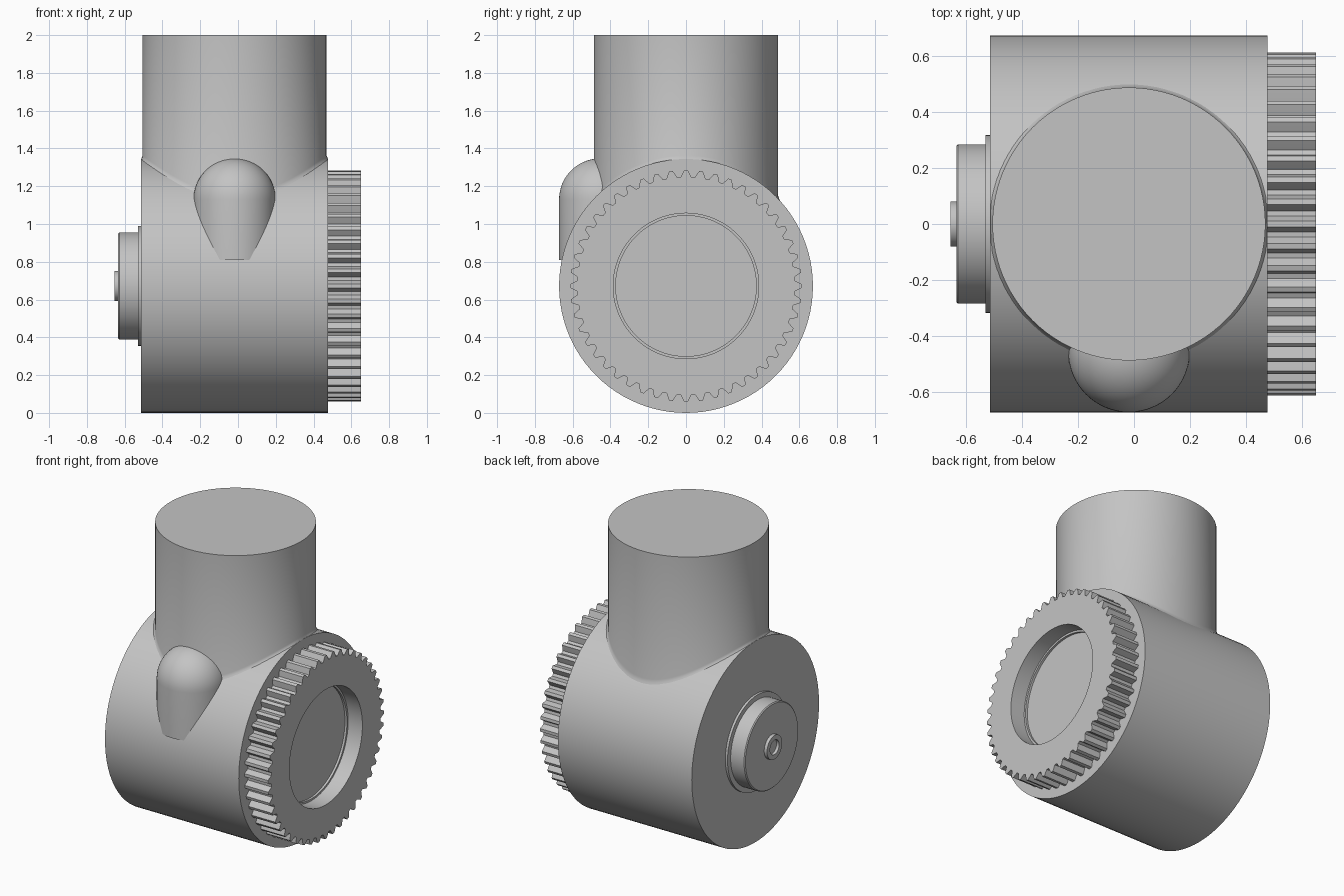
import bpy, bmesh, math
from mathutils import Vector

if "Cube" in bpy.data.objects:
    bpy.data.objects.remove(bpy.data.objects["Cube"])

grey = bpy.data.materials.new("plain grey")
grey.diffuse_color = (0.55, 0.55, 0.55, 1)
grey.use_nodes = True
grey.node_tree.nodes["Principled BSDF"].inputs["Base Color"].default_value = grey.diffuse_color

R = 0.672            # drum radius, also height of its axis
X0, X1 = -0.513, 0.476   # drum ends
CX = -0.018          # centre line of neck and bulge
SEG = 96


def loft(name, rings, angle=35):
    """Bridge rings of equal point count and close both ends."""
    bm = bmesh.new()
    loops = [[bm.verts.new(p) for p in ring] for ring in rings]
    for a, b in zip(loops, loops[1:]):
        n = len(a)
        for i in range(n):
            j = (i + 1) % n
            bm.faces.new((a[i], a[j], b[j], b[i]))
    bm.faces.new(loops[0][::-1])
    bm.faces.new(loops[-1])
    bmesh.ops.recalc_face_normals(bm, faces=bm.faces)
    mesh = bpy.data.meshes.new(name)
    bm.to_mesh(mesh)
    bm.free()
    mesh.materials.append(grey)
    obj = bpy.data.objects.new(name, mesh)
    bpy.context.collection.objects.link(obj)
    bpy.context.view_layer.objects.active = obj
    obj.select_set(True)
    bpy.ops.object.shade_smooth_by_angle(angle=math.radians(angle))
    obj.select_set(False)
    return obj


def ring_x(x, radius, n=SEG):
    """Ring around the drum axis; radius is a number or a function of angle."""
    pts = []
    for i in range(n):
        t = 2 * math.pi * i / n
        r = radius(t) if callable(radius) else radius
        pts.append(Vector((x, r * math.sin(t), R + r * math.cos(t))))
    return pts


def ring_z(z, r, y=0, n=SEG):
    return [Vector((CX + r * math.cos(2 * math.pi * i / n),
                    y + r * math.sin(2 * math.pi * i / n), z)) for i in range(n)]


def on_drum(r, lift):
    """Neck ring draped over the drum, raised by lift."""
    pts = ring_z(0, r)
    for p in pts:
        p.x = max(X0, min(X1, p.x))
        p.z = R + math.sqrt(R * R - p.y * p.y) + lift
    return pts


# main drum
loft("drum", [ring_x(X0, R), ring_x(X1, R)])

# upright neck with a small fillet where it meets the drum
loft("neck", [on_drum(0.502, -0.004), on_drum(0.493, 0.004),
              on_drum(0.487, 0.018), ring_z(2.0, 0.487)])

# domed bulge at the front
br, by, bz = 0.217, -0.455, 1.13
dome = [ring_z(bz + br * math.sin(a), br * math.cos(a), by, 64)
        for a in [math.radians(d) for d in range(0, 88, 6)] + [math.radians(89)]]
loft("front_bulge", [ring_z(0.81, br, by, 64)] + dome)


# toothed knob with a round recess
TEETH = 48


def tooth(t):
    return 0.594 + 0.018 * max(-1, min(1, 1.5 * math.cos(TEETH * t)))


N = TEETH * 8
loft("toothed_knob", [ring_x(X1, tooth, N), ring_x(0.65, tooth, N),
                      ring_x(0.65, 0.385, N), ring_x(0.545, 0.385, N),
                      ring_x(0.545, 0.372, N), ring_x(0.53, 0.372, N)])

# flange, button and hollow pin on the left end
loft("flange", [ring_x(X0, 0.317), ring_x(-0.529, 0.317)])
loft("button", [ring_x(-0.529, 0.284), ring_x(-0.628, 0.284), ring_x(-0.634, 0.278)])
loft("hollow_pin", [ring_x(-0.634, 0.08, 48), ring_x(-0.655, 0.08, 48),
                    ring_x(-0.655, 0.048, 48), ring_x(-0.636, 0.048, 48)])
